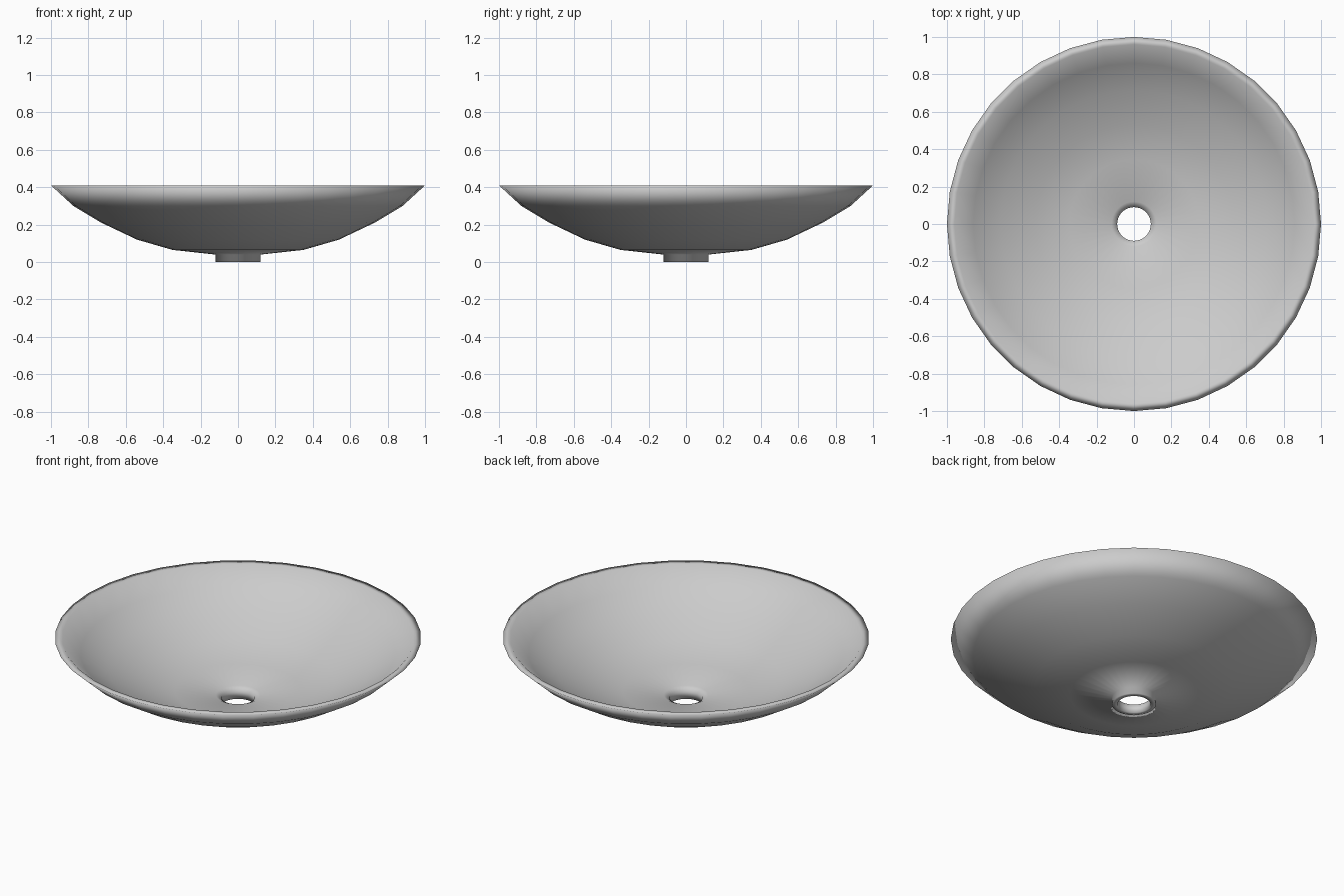
import bpy, bmesh, math

if "Cube" in bpy.data.objects:
    bpy.data.objects.remove(bpy.data.objects["Cube"])

SEGMENTS = 36

# Closed cross-section (radius, height): outer shell, rim, inner shell, drain hole
PROFILE = [
    (0.12, 0.0), (0.12, 0.04), (0.35, 0.065), (0.54, 0.12), (0.73, 0.21),
    (0.88, 0.30), (1.0, 0.41),
    (0.96, 0.41), (0.86, 0.32), (0.715, 0.236), (0.53, 0.148),
    (0.345, 0.092), (0.12, 0.066), (0.09, 0.05), (0.09, 0.0),
]


def lathe(name, profile, segments):
    bm = bmesh.new()
    rings = []
    for i in range(segments):
        a = 2 * math.pi * i / segments
        rings.append([bm.verts.new((r * math.cos(a), r * math.sin(a), z))
                      for r, z in profile])
    n = len(profile)
    for i in range(segments):
        a, b = rings[i], rings[(i + 1) % segments]
        for j in range(n):
            k = (j + 1) % n
            bm.faces.new((a[j], b[j], b[k], a[k])).smooth = True
    bmesh.ops.recalc_face_normals(bm, faces=bm.faces)
    mesh = bpy.data.meshes.new(name)
    bm.to_mesh(mesh)
    bm.free()
    obj = bpy.data.objects.new(name, mesh)
    bpy.context.collection.objects.link(obj)
    return obj


# Round basin with short drain collar
lathe("basin_bowl", PROFILE, SEGMENTS)
